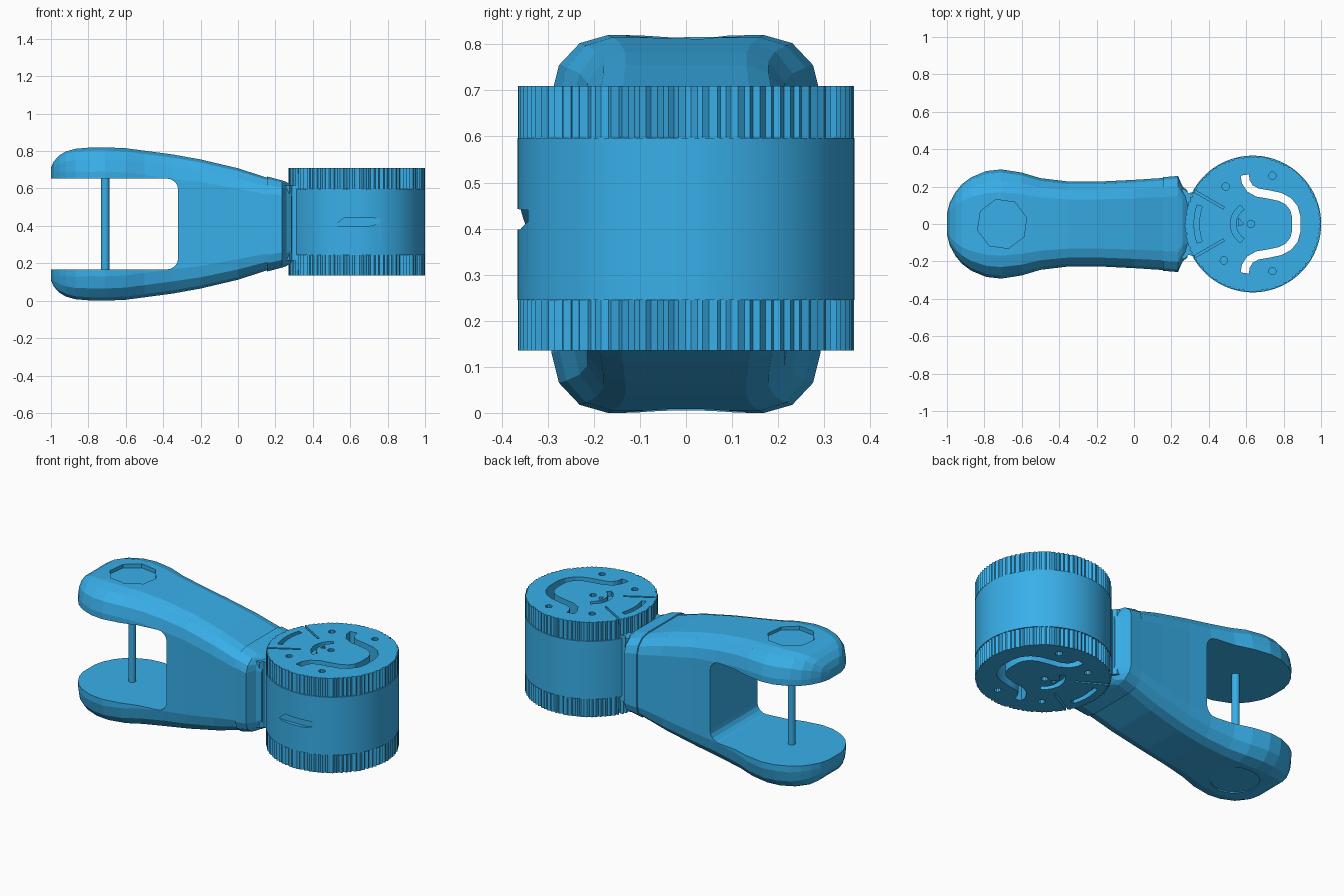
import bpy, bmesh, math, random
from mathutils import Vector

if "Cube" in bpy.data.objects:
    bpy.data.objects.remove(bpy.data.objects["Cube"])

random.seed(4)
MID = 0.41                      # mirror height of the whole part
CX, R = 0.635, 0.365            # drum centre and radius

blue = bpy.data.materials.new("blue")
blue.diffuse_color = (0.04, 0.43, 0.82, 1)
blue.use_nodes = True
blue.node_tree.nodes["Principled BSDF"].inputs["Base Color"].default_value = blue.diffuse_color


def finish(name, bm):
    bmesh.ops.recalc_face_normals(bm, faces=bm.faces)
    me = bpy.data.meshes.new(name)
    bm.to_mesh(me)
    bm.free()
    me.materials.append(blue)
    ob = bpy.data.objects.new(name, me)
    bpy.context.collection.objects.link(ob)
    return ob


def loft(bm, rings):
    rows = [[bm.verts.new(p) for p in ring] for ring in rings]
    n = len(rows[0])
    for a, b in zip(rows, rows[1:]):
        for i in range(n):
            j = (i + 1) % n
            bm.faces.new((a[i], a[j], b[j], b[i]))
    bm.faces.new(rows[0])
    bm.faces.new(rows[-1])


def prism(bm, pts, lo, hi, axis='z'):
    if axis == 'z':
        loft(bm, [[(x, y, h) for x, y in pts] for h in (lo, hi)])
    else:
        loft(bm, [[(x, h, z) for x, z in pts] for h in (lo, hi)])


def ngon(x, y, r, n, turn=0.0):
    return [(x + r * math.cos(turn + math.tau * i / n),
             y + r * math.sin(turn + math.tau * i / n)) for i in range(n)]


def ribbon(path, width):
    p = [Vector(q) for q in path]
    left, right = [], []
    for i, q in enumerate(p):
        d = (p[min(i + 1, len(p) - 1)] - p[max(i - 1, 0)]).normalized()
        n = Vector((-d.y, d.x)) * width / 2
        left.append(tuple(q + n))
        right.append(tuple(q - n))
    return left + right[::-1]


def arc(r, a0, a1, n=10):
    return [(CX + r * math.cos(math.radians(a0 + (a1 - a0) * i / n)),
             r * math.sin(math.radians(a0 + (a1 - a0) * i / n))) for i in range(n + 1)]


def cut(ob, bm):
    cutter = finish("cutter", bm)
    cutter.hide_render = True
    mod = ob.modifiers.new("cut", 'BOOLEAN')
    mod.operation, mod.solver, mod.object = 'DIFFERENCE', 'EXACT', cutter
    dg = bpy.context.evaluated_depsgraph_get()
    me = bpy.data.meshes.new_from_object(ob.evaluated_get(dg))
    ob.modifiers.clear()
    ob.data = me
    bpy.data.objects.remove(cutter)


# Forked arm: rounded cross-sections (x, half width, half height, corner height)
SECTIONS = [(-1.0, .055, .3, .03), (-.985, .115, .335, .06), (-.955, .17, .367, .09),
            (-.92, .213, .388, .11), (-.87, .25, .402, .12), (-.79, .283, .409, .13),
            (-.71, .292, .41, .13), (-.6, .275, .405, .13), (-.5, .245, .392, .13),
            (-.35, .227, .372, .13), (-.2, .226, .345, .12), (0, .236, .298, .11),
            (.154, .246, .248, .09), (.156, .25, .254, .09), (.235, .257, .233, .08),
            (.26, .2, .225, .07), (.285, .18, .205, .06)]


def section(x, w, h, rz):
    ry = 0.42 * w
    q = [(w - ry * (1 - math.cos(t)), h - rz * (1 - math.sin(t)))
         for t in (math.radians(a) for a in (0, 30, 60, 90))]
    ring = q + [(-y, z) for y, z in q[::-1]]
    ring += [(-y, -z) for y, z in ring]
    return [(x, y, MID + z) for y, z in ring]


bm = bmesh.new()
loft(bm, [section(*s) for s in SECTIONS])
arm = finish("forked_arm", bm)

# Fork opening with rounded inner corners, and pin-head recesses
bm = bmesh.new()
g, r, xe = 0.243, 0.06, -0.32
corner = [(xe - r + r * math.sin(t), g - r + r * math.cos(t))
          for t in (math.radians(a) for a in (0, 22, 45, 68, 90))]
prof = [(-1.2, g)] + corner
prof += [(x, -z) for x, z in prof[::-1]]
prism(bm, [(x, MID + z) for x, z in prof], -.5, .5, 'y')
prism(bm, ngon(-.705, 0, .135, 8, .25), .795, .95)
prism(bm, ngon(-.705, 0, .135, 16), -.1, .008)
cut(arm, bm)

# Pin across the fork
bm = bmesh.new()
prism(bm, ngon(-.71, 0, .022, 24), .15, .67)
pin = finish("fork_pin", bm)

# Neck joining arm and drum
bm = bmesh.new()
side = [(.24, .19), (.275, .185), (.29, .165), (.33, .175), (.42, .12)]
prism(bm, side + [(x, -y) for x, y in side[::-1]], .215, .615)
neck = finish("neck", bm)

# Drum: smooth middle between two irregularly ribbed bands
N = 176
teeth = [R - (0 if i % 2 else random.uniform(.004, .013)) for i in range(N)]
jitter = [random.uniform(-.3, .3) for _ in range(N)]


def drum_ring(z, ribbed):
    ring = []
    for i in range(N):
        a = math.tau * (i + (jitter[i] if ribbed else 0)) / N
        rad = teeth[i] if ribbed else R + .0005
        ring.append((CX + rad * math.cos(a), rad * math.sin(a), z))
    return ring


bm = bmesh.new()
loft(bm, [drum_ring(z, b) for z, b in ((.135, 1), (.245, 1), (.2455, 0),
                                       (.5965, 0), (.597, 1), (.71, 1))])
drum = finish("ribbed_drum", bm)

# Drum cut-outs: through slot, side notch, shallow marks on both faces
bm = bmesh.new()
half = [(.592, .262), (.598, .225), (.62, .19), (.66, .168), (.72, .158), (.78, .145),
        (.825, .122), (.855, .085), (.867, .04)]
prism(bm, ribbon(half + [(x, -y) for x, y in half[::-1]], .045), 0, .9)
prism(bm, [(.52, .405), (.57, .445), (.76, .44), (.78, .42), (.7, .398), (.53, .398)],
      -.45, -.343, 'y')
for lo, hi in ((.68, .8), (.05, .165)):
    for x, y in ((.49, .2), (.74, .258), (.74, -.252), (.48, -.195), (.625, 0)):
        prism(bm, ngon(x, y, .02, 10), lo, hi)
    prism(bm, ribbon(arc(.3, 161, 199), .028), lo, hi)
    prism(bm, ribbon(arc(.105, 122, 238), .03), lo, hi)
    prism(bm, [(.56, .03), (.585, 0), (.56, -.01)], lo, hi)
    for s in (1, -1):
        prism(bm, ribbon([(.28, s * .2), (.38, s * .143), (.48, s * .085)], .012), lo, hi)
cut(drum, bm)

# Smooth the round parts, keep the arm faceted
bpy.ops.object.select_all(action='DESELECT')
for ob in (pin, drum):
    ob.select_set(True)
bpy.context.view_layer.objects.active = drum
bpy.ops.object.shade_smooth_by_angle(angle=math.radians(20))
